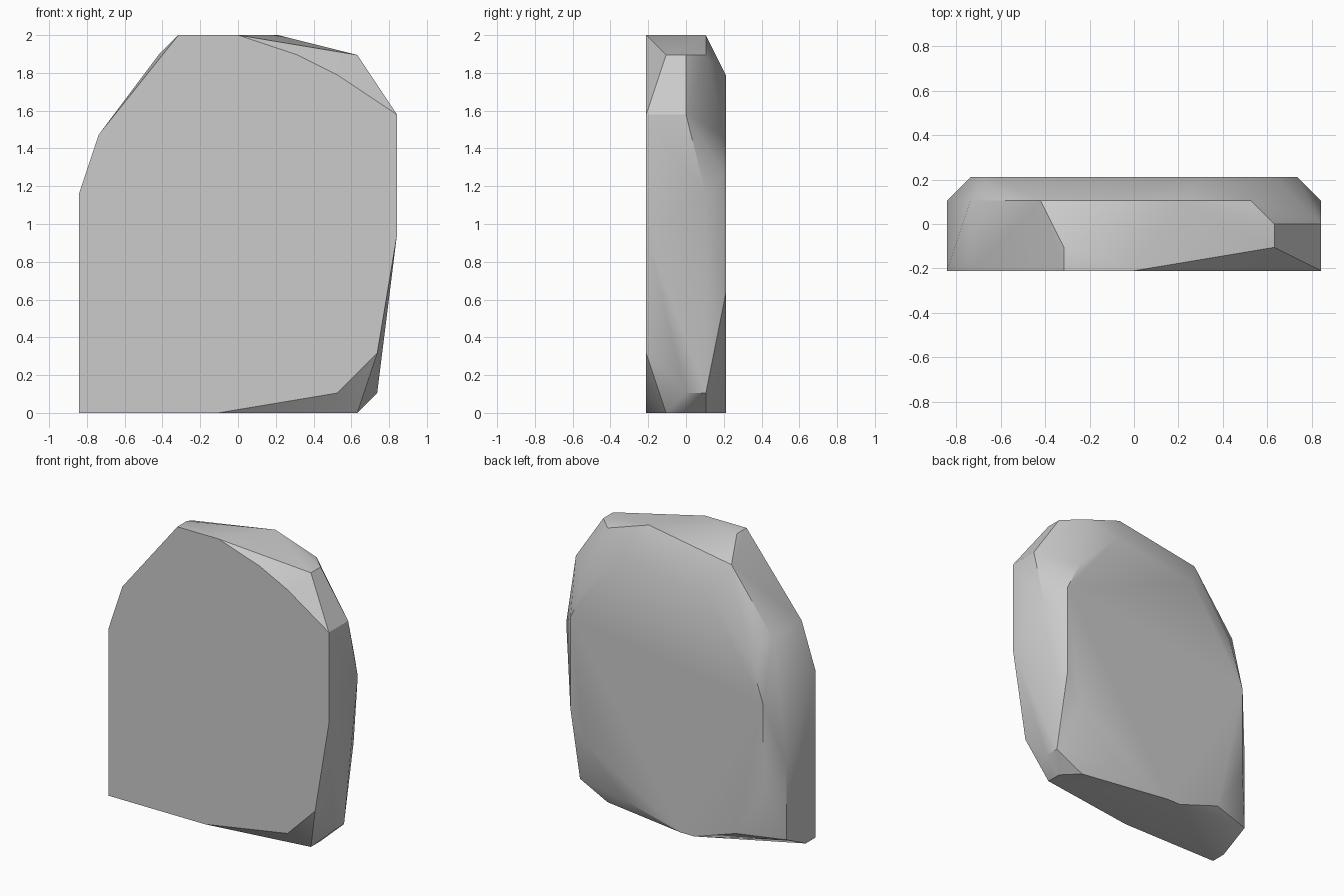
import bpy
import bmesh
import math

default_cube = bpy.data.objects.get("Cube")
if default_cube:
    bpy.data.objects.remove(default_cube, do_unlink=True)

# The slab is chipped on a coarse grid; one unit is a nineteenth of its height
UNIT = 2.0 / 19

# Outline corners (x, z) on each slice, from the flat front to the worn back
front_outline = [(-8, 0), (-1, 0), (5, 1), (7, 3), (8, 9), (8, 15),
                 (5, 17), (3, 18), (0, 19), (-3, 19), (-7, 14), (-8, 11)]
front_chips = [(-8, 0), (6, 0), (6, 18), (-3, 19)]
middle_chips = [(6, 0), (7, 1), (8, 15), (6, 18)]
back_chips = [(-8, 1), (5, 0), (7, 1), (8, 11), (5, 18),
              (2, 19), (-4, 18), (-7, 14), (-8, 6)]
back_outline = [(-5, 1), (-2, 0), (-1, 0), (3, 1), (6, 4), (7, 6), (7, 12),
                (6, 14), (3, 17), (-3, 16), (-6, 13), (-7, 10), (-7, 4)]
slices = [front_outline, front_chips, middle_chips, back_chips, back_outline]


def make_material(name, color):
    material = bpy.data.materials.new(name)
    material.use_nodes = True
    material.diffuse_color = color
    shader = material.node_tree.nodes["Principled BSDF"]
    shader.inputs["Base Color"].default_value = color
    return material


def make_stone(name, material):
    """Wrap the slices in a convex skin and merge its flat areas."""
    bm = bmesh.new()
    for depth, outline in enumerate(slices, start=-2):
        for x, z in outline:
            bm.verts.new((x * UNIT, depth * UNIT, z * UNIT))
    hull = bmesh.ops.convex_hull(bm, input=bm.verts[:])
    unused = {item for item in hull["geom_interior"] + hull["geom_unused"]
              if isinstance(item, bmesh.types.BMVert)}
    bmesh.ops.delete(bm, geom=list(unused), context="VERTS")
    bmesh.ops.dissolve_limit(bm, angle_limit=math.radians(1),
                             verts=bm.verts[:], edges=bm.edges[:])
    bmesh.ops.recalc_face_normals(bm, faces=bm.faces[:])
    mesh = bpy.data.meshes.new(name)
    bm.to_mesh(mesh)
    bm.free()
    mesh.materials.append(material)
    stone = bpy.data.objects.new(name, mesh)
    bpy.context.collection.objects.link(stone)
    return stone


# Stone slab, softly shaded with crisp chipped edges
stone_grey = make_material("stone grey", (0.6, 0.6, 0.6, 1.0))
stone_slab = make_stone("stone_slab", stone_grey)
bpy.ops.object.select_all(action="DESELECT")
stone_slab.select_set(True)
bpy.context.view_layer.objects.active = stone_slab
bpy.ops.object.shade_smooth_by_angle(angle=math.radians(30))
